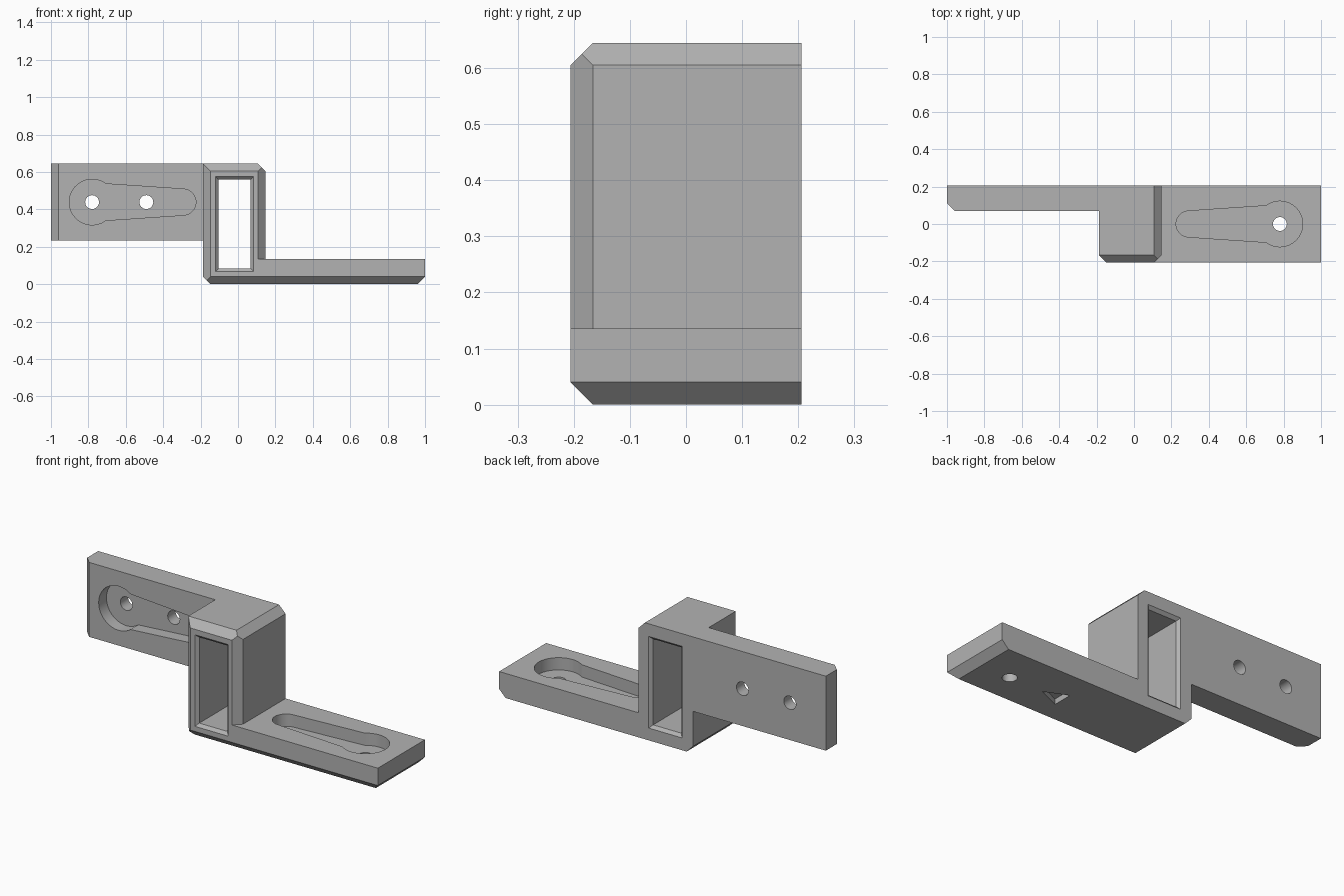
import bpy, bmesh
from math import cos, sin, pi, atan2, acos, hypot
from mathutils import Vector, Matrix

cube = bpy.data.objects.get("Cube")
if cube:
    bpy.data.objects.remove(cube, do_unlink=True)

# Overall dimensions
DEPTH = 0.206            # half depth
HEIGHT = 0.645
THICK = 0.136            # plate thickness
LEFT, RIGHT = -0.188, 0.147   # tower sides
CH = 0.04                # chamfer size
POCKET = 0.068           # keyhole pocket depth
ARM_FRONT = DEPTH - THICK
ARM_MID = HEIGHT - DEPTH

grey = bpy.data.materials.new("matte grey")
grey.use_nodes = True
colour = (0.45, 0.45, 0.45, 1)
grey.diffuse_color = colour
grey.node_tree.nodes["Principled BSDF"].inputs["Base Color"].default_value = colour


def finish(name, bm):
    bmesh.ops.recalc_face_normals(bm, faces=bm.faces)
    mesh = bpy.data.meshes.new(name)
    bm.to_mesh(mesh)
    bm.free()
    mesh.materials.append(grey)
    obj = bpy.data.objects.new(name, mesh)
    bpy.context.collection.objects.link(obj)
    return obj


def chamfered_box(name, lo, hi, edges):
    """Box with chosen edges cut at 45 degrees; each edge is a direction of -1, 0, 1."""
    lo, hi = Vector(lo), Vector(hi)
    bm = bmesh.new()
    bmesh.ops.create_cube(bm, size=1)
    for v in bm.verts:
        v.co = Vector([lo[i] if v.co[i] < 0 else hi[i] for i in range(3)])
    for edge in edges:
        n = Vector(edge)
        corner = Vector([hi[i] if n[i] > 0 else lo[i] for i in range(3)])
        cut = bmesh.ops.bisect_plane(
            bm, geom=bm.verts[:] + bm.edges[:] + bm.faces[:],
            plane_co=corner - n * (CH / 2), plane_no=n.normalized(), clear_outer=True)
        rim = [e for e in cut["geom_cut"] if isinstance(e, bmesh.types.BMEdge)]
        bmesh.ops.contextual_create(bm, geom=rim)
    return finish(name, bm)


def loft(name, rings, matrix=Matrix()):
    """Closed solid through matching rings of points."""
    bm = bmesh.new()
    loops = [[bm.verts.new(matrix @ Vector(p)) for p in ring] for ring in rings]
    n = len(loops[0])
    for a, b in zip(loops, loops[1:]):
        for i in range(n):
            j = (i + 1) % n
            bm.faces.new((a[i], a[j], b[j], b[i]))
    bm.faces.new(loops[0])
    bm.faces.new(loops[-1])
    return finish(name, bm)


def prism(name, outline, z0, z1, matrix=Matrix()):
    return loft(name, [[(x, y, z) for x, y in outline] for z in (z0, z1)], matrix)


def circle(x, r, steps=32):
    return [(x + r * cos(2 * pi * i / steps), r * sin(2 * pi * i / steps))
            for i in range(steps)]


def arc(x, r, start, end, steps):
    return [(x + r * cos(start + (end - start) * i / steps),
             r * sin(start + (end - start) * i / steps)) for i in range(steps + 1)]


def keyhole():
    """Large round end, with straight sides tapering to a small round end."""
    join = atan2(0.098, -0.073)
    return (arc(0.78, 0.122, -join, join, 36)
            + arc(0.295, 0.07, pi / 2, 3 * pi / 2, 20))


# Solid parts
bracket = chamfered_box("bracket", (LEFT, -DEPTH, 0), (RIGHT, DEPTH, HEIGHT),
                        [(-1, 0, -1), (0, -1, -1), (-1, -1, 0),
                         (1, -1, 0), (0, -1, 1), (1, 0, 1)])
foot = chamfered_box("foot_plate", (LEFT, -DEPTH, 0), (1, DEPTH, THICK),
                     [(-1, 0, -1), (0, -1, -1), (1, 0, -1), (-1, -1, 0)])
arm = chamfered_box("wall_arm", (-1, ARM_FRONT, HEIGHT - 2 * DEPTH),
                    (0.5 * LEFT - 0.05, DEPTH, HEIGHT), [(-1, -1, 0)])

# Frames for cutters: local z points out of each pocketed surface
on_foot = Matrix.Translation((0, 0, THICK))
on_arm = Matrix(((-1, 0, 0, 0), (0, 0, -1, ARM_FRONT),
                 (0, 1, 0, ARM_MID), (0, 0, 0, 1)))

cutters = []
for side, frame, holes in (("foot", on_foot, [0.78]), ("arm", on_arm, [0.78, 0.49])):
    cutters.append(prism(side + "_keyhole", keyhole(), -POCKET, 0.05, frame))
    for x in holes:
        cutters.append(prism(side + "_screw_hole", circle(x, 0.037), -0.2, 0.02, frame))

# Triangular recess under the foot
cutters.append(prism("triangle_recess", [(0.574, 0), (0.449, 0.056), (0.449, -0.056)],
                     -0.05, 0.03))

# Through window, flared at both mouths
rings = []
for y, grow in ((-DEPTH - 0.02, 0.036), (-DEPTH + 0.016, 0),
                (DEPTH - 0.016, 0), (DEPTH + 0.02, 0.036)):
    x0, x1, z0, z1 = -0.104 - grow, 0.068 + grow, 0.084 - grow, 0.559 + grow
    rings.append([(x0, y, z0), (x1, y, z0), (x1, y, z1), (x0, y, z1)])
cutters.append(loft("window", rings))

# Join the solids, then cut
for helper, operation in ([(foot, "UNION"), (arm, "UNION")]
                          + [(c, "DIFFERENCE") for c in cutters]):
    mod = bracket.modifiers.new(helper.name, "BOOLEAN")
    mod.object, mod.operation, mod.solver = helper, operation, "EXACT"
    helper.hide_render = True

bpy.context.view_layer.update()
result = bpy.data.meshes.new_from_object(
    bracket.evaluated_get(bpy.context.evaluated_depsgraph_get()))
bracket.modifiers.clear()
bracket.data = result
for helper in [foot, arm] + cutters:
    bpy.data.objects.remove(helper, do_unlink=True)

# Smooth the round walls, keep hard edges
bpy.context.view_layer.objects.active = bracket
bracket.select_set(True)
bpy.ops.object.shade_smooth_by_angle(angle=0.5)
